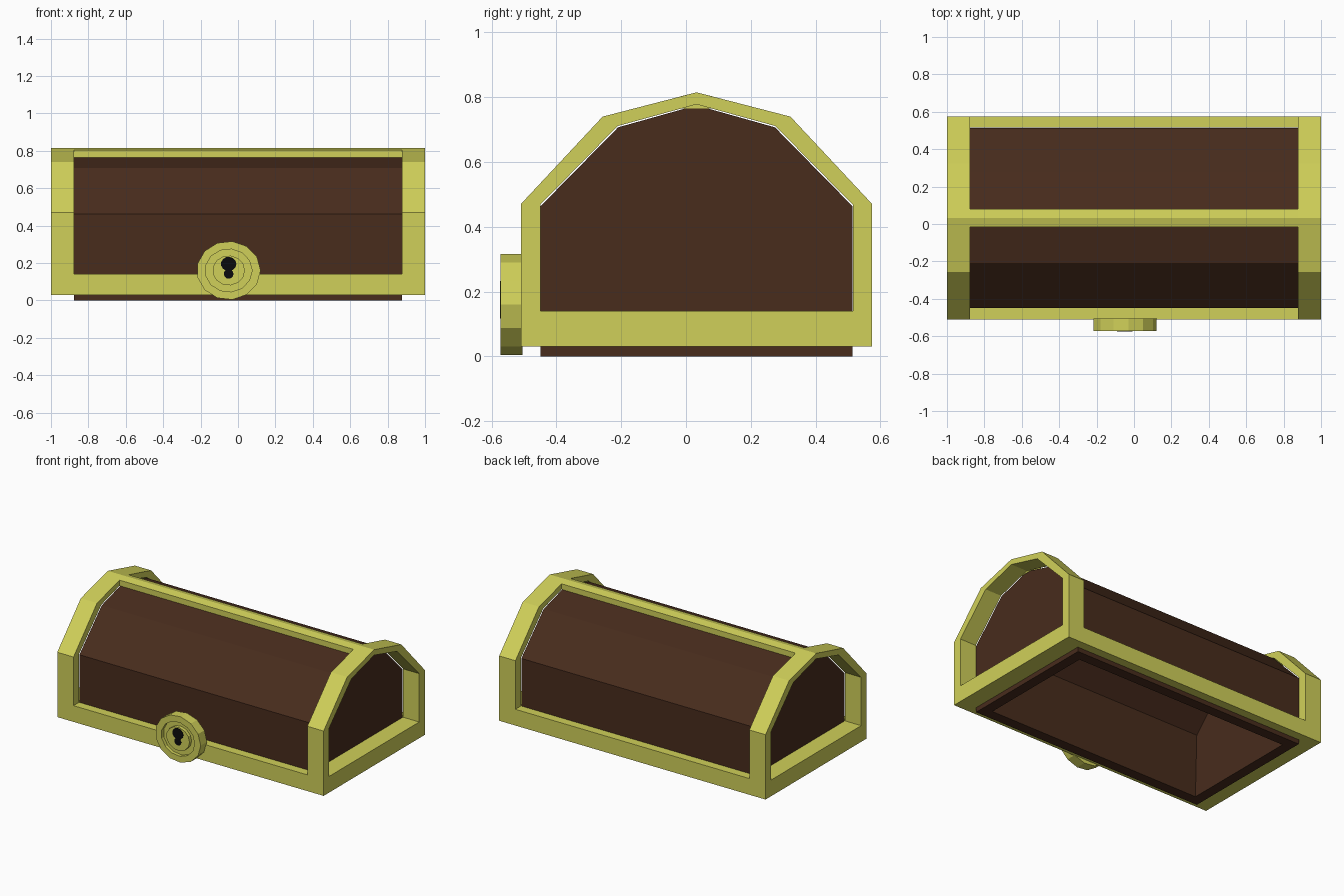
import bpy, bmesh
from math import cos, sin, tau

if "Cube" in bpy.data.objects:
    bpy.data.objects.remove(bpy.data.objects["Cube"])

YC = 0.0325  # centre of the chest across y


def material(name, rgb):
    m = bpy.data.materials.new(name)
    m.diffuse_color = (*rgb, 1)
    m.use_nodes = True
    m.node_tree.nodes["Principled BSDF"].inputs["Base Color"].default_value = m.diffuse_color
    return m


GOLD = material("gold", (0.63, 0.63, 0.1))
WOOD = material("dark_wood", (0.065, 0.025, 0.012))
BLACK = material("black", (0.003, 0.003, 0.004))


def finish(name, bm, mat):
    bmesh.ops.recalc_face_normals(bm, faces=bm.faces)
    me = bpy.data.meshes.new(name)
    bm.to_mesh(me)
    bm.free()
    me.materials.append(mat)
    ob = bpy.data.objects.new(name, me)
    bpy.context.collection.objects.link(ob)
    return ob


def arch(half, base, wall, knee_y, knee_z, top):
    """Closed chest profile in (y, z), starting at the bottom front corner."""
    right = [(half, base), (half, wall), (knee_y, knee_z)]
    pts = [(-half, base)] + right + [(0, top)] + [(-y, z) for y, z in right[:0:-1]]
    return [(YC + y, z) for y, z in pts]


def prism(name, pts, x0, x1, mat):
    """Extrude a (y, z) profile along x."""
    bm = bmesh.new()
    f = bm.faces.new([bm.verts.new((x0, y, z)) for y, z in pts])
    ext = bmesh.ops.extrude_face_region(bm, geom=[f], use_keep_orig=True)["geom"]
    bmesh.ops.translate(bm, vec=(x1 - x0, 0, 0),
                        verts=[v for v in ext if isinstance(v, bmesh.types.BMVert)])
    return finish(name, bm, mat)


def rect(y0, y1, z0, z1):
    return [(y0, z0), (y1, z0), (y1, z1), (y0, z1)]


# Hollow wooden body, open underneath
body = prism("body", arch(0.482, 0, 0.463, 0.242, 0.707, 0.775), -0.876, 0.876, WOOD)
bm = bmesh.new()
bm.from_mesh(body.data)
bmesh.ops.delete(bm, geom=[f for f in bm.faces if f.calc_center_median().z < 0.01],
                 context='FACES')
bm.to_mesh(body.data)
bm.free()
shell = body.modifiers.new("shell", 'SOLIDIFY')
shell.thickness, shell.offset = 0.07, -1
shell.use_even_offset = shell.use_quality_normals = True

# Gold arched frames at both ends
outer = arch(0.5425, 0.03, 0.47, 0.29, 0.74, 0.815)
inner = arch(0.4825, 0.14, 0.468, 0.2435, 0.711, 0.778)
for side, name in ((-1, "left_end_frame"), (1, "right_end_frame")):
    bm = bmesh.new()
    loops = [[bm.verts.new((side * x, y, z)) for y, z in pts]
             for pts, x in ((outer, 1), (inner, 1), (inner, 0.878), (outer, 0.878))]
    n = len(outer)
    for a, b in zip(loops, loops[1:] + loops[:1]):
        for i in range(n):
            j = (i + 1) % n
            bm.faces.new((a[i], a[j], b[j], b[i]))
    finish(name, bm, GOLD)

# Gold bottom rails and ridge strip
prism("front_rail", rect(-0.51, -0.45, 0.03, 0.14), -0.878, 0.878, GOLD)
prism("back_rail", rect(0.515, 0.575, 0.03, 0.14), -0.878, 0.878, GOLD)
prism("ridge_strip", [(YC - 0.048, 0.765), (YC + 0.048, 0.765), (YC + 0.048, 0.803),
                      (YC, 0.815), (YC - 0.048, 0.803)], -0.878, 0.878, GOLD)


def lathe(name, profile, centre, stretch, sides, mat):
    """Spin (radius, y) points about the y axis; both ends are capped."""
    bm = bmesh.new()
    rings = [[bm.verts.new((centre[0] + r * stretch * cos(tau * i / sides), y,
                            centre[1] + r * sin(tau * i / sides)))
              for i in range(sides)] for r, y in profile]
    for a, b in zip(rings, rings[1:]):
        for i in range(sides):
            j = (i + 1) % sides
            bm.faces.new((a[i], a[j], b[j], b[i]))
    bm.faces.new(rings[0])
    bm.faces.new(rings[-1])
    return finish(name, bm, mat)


# Round lock with a recessed ring and a raised hub
lathe("lock_plate", [(0.157, -0.505), (0.157, -0.573), (0.115, -0.573), (0.115, -0.55),
                     (0.08, -0.55), (0.08, -0.573)], (-0.05, 0.16), 1.09, 13, GOLD)

# Keyhole
lathe("keyhole_top", [(0.038, -0.56), (0.038, -0.575)], (-0.05, 0.195), 1.09, 13, BLACK)
lathe("keyhole_bottom", [(0.026, -0.56), (0.026, -0.5745)], (-0.05, 0.142), 1, 13, BLACK)
